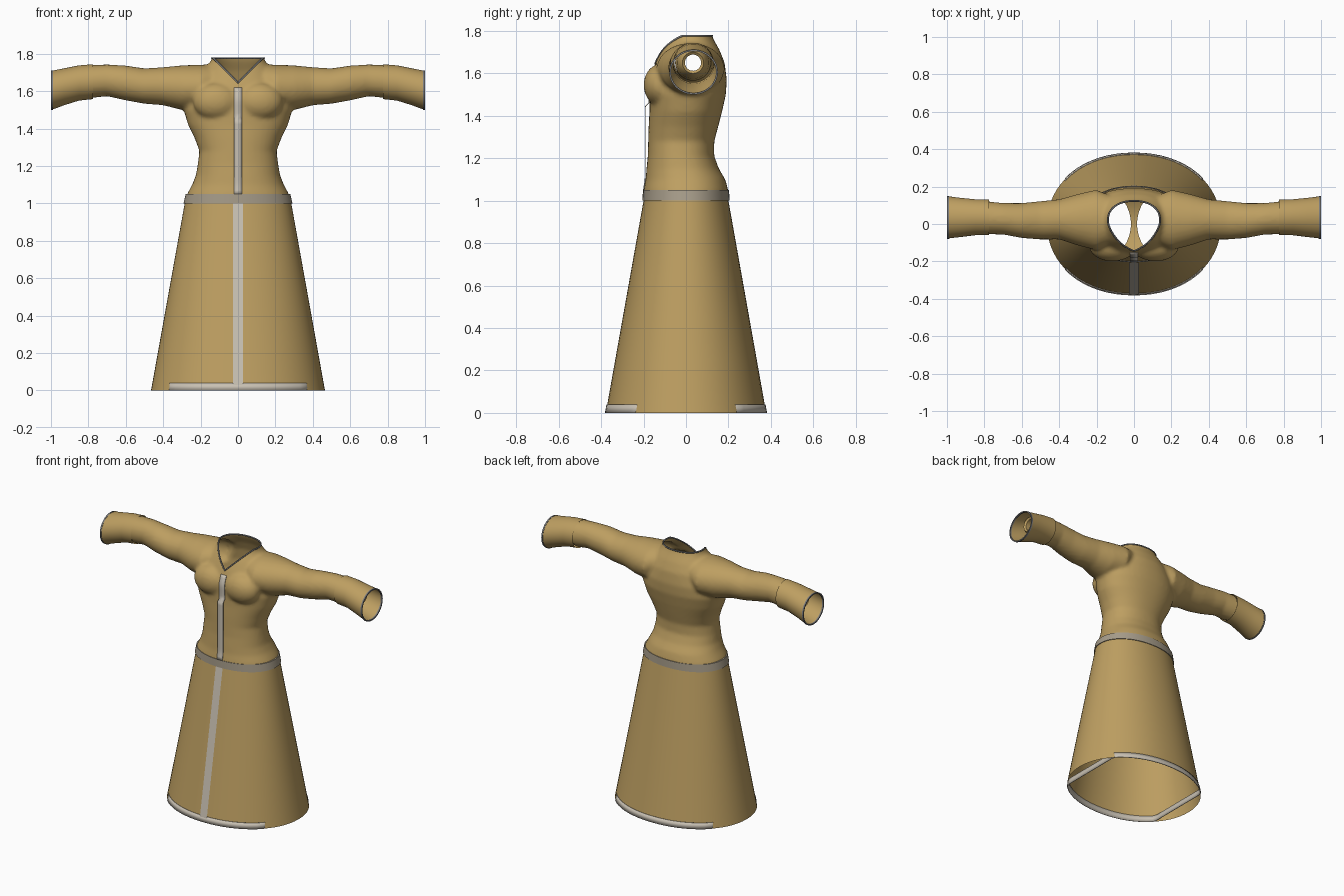
import bpy, bmesh, math
from mathutils import Vector
from mathutils.bvhtree import BVHTree

if "Cube" in bpy.data.objects:
    bpy.data.objects.remove(bpy.data.objects["Cube"])


def material(name, rgb):
    m = bpy.data.materials.new(name)
    m.diffuse_color = (*rgb, 1)
    m.use_nodes = True
    m.node_tree.nodes["Principled BSDF"].inputs["Base Color"].default_value = m.diffuse_color
    return m


CLOTH = material("tan cloth", (0.51, 0.345, 0.12))
TRIM = material("pale grey trim", (0.58, 0.53, 0.45))
BELT = material("dull grey belt", (0.38, 0.33, 0.25))
EDGE = material("dark grey edging", (0.2, 0.2, 0.2))


def add_object(name, bm, mat, thickness=0):
    bmesh.ops.recalc_face_normals(bm, faces=bm.faces)
    me = bpy.data.meshes.new(name)
    bm.to_mesh(me)
    bm.free()
    ob = bpy.data.objects.new(name, me)
    bpy.context.collection.objects.link(ob)
    me.materials.append(mat)
    for p in me.polygons:
        p.use_smooth = True
    if thickness:
        s = ob.modifiers.new("thickness", 'SOLIDIFY')
        s.thickness = thickness
    bpy.ops.object.select_all(action='DESELECT')
    ob.select_set(True)
    bpy.context.view_layer.objects.active = ob
    bpy.ops.object.shade_smooth_by_angle(angle=math.radians(40))
    return ob


def oval(ru, rv, n=2.1, seg=64):
    pts = []
    for i in range(seg):
        a = 2 * math.pi * i / seg
        c, s = math.cos(a), math.sin(a)
        pts.append((ru * math.copysign(abs(c) ** (2 / n), c),
                    rv * math.copysign(abs(s) ** (2 / n), s)))
    return pts


def loft(bm, rings, capped=False):
    loops = [[bm.verts.new(p) for p in r] for r in rings]
    n = len(loops[0])
    for a, b in zip(loops, loops[1:]):
        for i in range(n):
            j = (i + 1) % n
            bm.faces.new((a[i], a[j], b[j], b[i]))
    if capped:
        bm.faces.new(loops[0])
        bm.faces.new(loops[-1])


def flat_ring(z, rx, ry, yc=0, n=2.1):
    return [(u, v + yc, z) for u, v in oval(rx, ry, n)]


def arm_ring(side, x, z0, z1, y0, y1):
    return [(side * x, (y0 + y1) / 2 + u, (z0 + z1) / 2 + v)
            for u, v in oval((y1 - y0) / 2, (z1 - z0) / 2, 2, 48)]


# Bodice: torso, sleeves and chest fused into one skin
bm = bmesh.new()
torso = [(1.0, .285, -.202, .202), (1.05, .272, -.199, .199), (1.1, .245, -.19, .185),
         (1.15, .225, -.186, .155), (1.21, .215, -.18, .133), (1.28, .206, -.178, .133),
         (1.35, .232, -.176, .152), (1.42, .267, -.172, .17), (1.5, .29, -.172, .188),
         (1.57, .28, -.17, .192), (1.65, .23, -.143, .182), (1.71, .185, -.115, .158),
         (1.76, .145, -.085, .13), (1.84, .12, -.06, .1)]
loft(bm, [flat_ring(z, w, (b - f) / 2, (b + f) / 2, 2.2) for z, w, f, b in torso], True)
sleeve = [(.08, 1.6, 1.74, -.08, .13), (.2, 1.5, 1.742, -.14, .183), (.3, 1.5, 1.738, -.115, .16),
          (.4, 1.525, 1.728, -.082, .132), (.5, 1.533, 1.722, -.083, .122),
          (.6, 1.551, 1.737, -.075, .112), (.7, 1.573, 1.743, -.056, .112),
          (.82, 1.56, 1.738, -.055, .125)]
for side in (-1, 1):
    loft(bm, [arm_ring(side, *r) for r in sleeve], True)
    ret = bmesh.ops.create_uvsphere(bm, u_segments=32, v_segments=16, radius=1)
    for v in ret["verts"]:
        v.co = Vector((side * .115 + v.co.x * .125, -.118 + v.co.y * .082, 1.545 + v.co.z * .1))
raw = add_object("bodice_form", bm, CLOTH)
mod = raw.modifiers.new("fuse", 'REMESH')
mod.mode = 'VOXEL'
mod.voxel_size = .012
mod = raw.modifiers.new("soften", 'SMOOTH')
mod.iterations = 4
dg = bpy.context.evaluated_depsgraph_get()
fused = bpy.data.meshes.new_from_object(raw.evaluated_get(dg))
bpy.data.objects.remove(raw)
bm = bmesh.new()
bm.from_mesh(fused)


def slice_at(co, no, remove=False):
    bmesh.ops.bisect_plane(bm, geom=bm.verts[:] + bm.edges[:] + bm.faces[:],
                           plane_co=co, plane_no=no, clear_outer=remove)


# Open the waist, wrists and neck, then cut the V neckline
slice_at((0, 0, 1.03), (0, 0, -1), True)
slice_at((0, 0, 1.777), (0, 0, 1), True)
slice_at((0, .02, 0), (0, 1, 0))
for side in (-1, 1):
    slice_at((side * .78, 0, 0), (side, 0, 0), True)
    slice_at((0, 0, 1.645), (-side, 0, 1))
doomed = []
for f in bm.faces:
    c = f.calc_center_median()
    if c.y < .02 and c.z > 1.645 + abs(c.x):
        doomed.append(f)
bmesh.ops.delete(bm, geom=doomed, context='FACES')
tree = BVHTree.FromBMesh(bm)

# Neck edging: follow the open neckline
links = {}
for e in bm.edges:
    if e.is_boundary and all(v.co.z > 1.6 and abs(v.co.x) < .3 for v in e.verts):
        a, b = e.verts
        links.setdefault(a, []).append(b)
        links.setdefault(b, []).append(a)
best, seen = [], set()
for start in links:
    path, cur = [], start
    while cur is not None and cur not in seen:
        seen.add(cur)
        path.append(cur.co.copy())
        cur = next((w for w in links[cur] if w not in seen), None)
    if len(path) > len(best):
        best = path
add_object("bodice", bm, CLOTH)
if len(best) > 3:
    cu = bpy.data.curves.new("neck_edging", 'CURVE')
    cu.dimensions = '3D'
    cu.bevel_depth = .005
    cu.bevel_resolution = 1
    sp = cu.splines.new('POLY')
    sp.points.add(len(best) - 1)
    for p, co in zip(sp.points, best):
        p.co = (*co, 1)
    sp.use_cyclic_u = True
    cu.materials.append(EDGE)
    bpy.context.collection.objects.link(bpy.data.objects.new("neck_edging", cu))

# Flared cuffs with edging and a narrow inner sleeve
cuff = [(.775, 1.558, 1.744, -.06, .13), (.85, 1.55, 1.738, -.06, .132),
        (.93, 1.525, 1.722, -.07, .14), (.992, 1.502, 1.71, -.077, .148)]
for side, tag in ((-1, "left"), (1, "right")):
    bm = bmesh.new()
    loft(bm, [arm_ring(side, *r) for r in cuff])
    add_object(tag + "_cuff", bm, CLOTH)
    bm = bmesh.new()
    a, b = (.99, 1.5, 1.712, -.079, .15), (1.0, 1.5, 1.712, -.079, .15)
    c, d = (1.0, 1.508, 1.704, -.071, .142), (.99, 1.508, 1.704, -.071, .142)
    loft(bm, [arm_ring(side, *r) for r in (a, b, c, d, a)])
    add_object(tag + "_cuff_edging", bm, EDGE)
    bm = bmesh.new()
    loft(bm, [arm_ring(side, x, 1.65 - r, 1.65 + r, .033 - r, .033 + r)
              for x, r in ((.77, .084), (.85, .075), (.92, .058), (.93, .05), (.92, .038), (.78, .038))])
    add_object(tag + "_inner_sleeve", bm, CLOTH)

# Skirt
bm = bmesh.new()
loft(bm, [flat_ring(z, .465 - .18 * z, .378 - .178 * z) for z in (0, .25, .5, .75, 1.0, 1.03)])
add_object("skirt", bm, CLOTH)

# Belt
bm = bmesh.new()
loft(bm, [flat_ring(1.0, .291, .205), flat_ring(1.05, .28, .203),
          flat_ring(1.05, .266, .19), flat_ring(1.0, .277, .192), flat_ring(1.0, .291, .205)])
add_object("belt", bm, BELT)

# Hem: front and back bands joined by straight strips inside the skirt
bm = bmesh.new()
loft(bm, [[(max(-.375, min(.375, x)), y, z) for x, y, z in flat_ring(z, .469 - .18 * z, .382 - .178 * z)]
          for z in (0, .04)])
add_object("hem", bm, TRIM, .005)


def strip(name, rows, mat, thickness=0):
    """Ribbon mirrored about x = 0 from rows of (half width, y, z)."""
    bm = bmesh.new()
    prev = None
    for w, y, z in rows:
        cur = [bm.verts.new((s * w, y, z)) for s in (-1, 1)]
        if prev:
            bm.faces.new((prev[0], prev[1], cur[1], cur[0]))
        prev = cur
    return add_object(name, bm, mat, thickness)


# Front stripes
strip("skirt_stripe", [(.026, -.383 + .178 * z, z) for z in (.03, 1.0)], TRIM)
rows = []
for i in range(30):
    z = 1.05 + .57 * i / 29
    hits = [tree.ray_cast(Vector((x, -1, z)), Vector((0, 1, 0)))[0] for x in (-.022, 0, .022)]
    ys = [h.y for h in hits if h]
    y = min(ys) - .004 if ys else -.15
    rows.append((.021, min(y, -.194) if z < 1.45 else y, z))
strip("bodice_stripe", rows, TRIM, .004)

# Inner gusset below the waist
strip("inner_gusset", [(.016 + .09 * t * t, .19 * t, .93 + .07 * t * t)
                       for t in [i / 6 - 1 for i in range(13)]], CLOTH)
